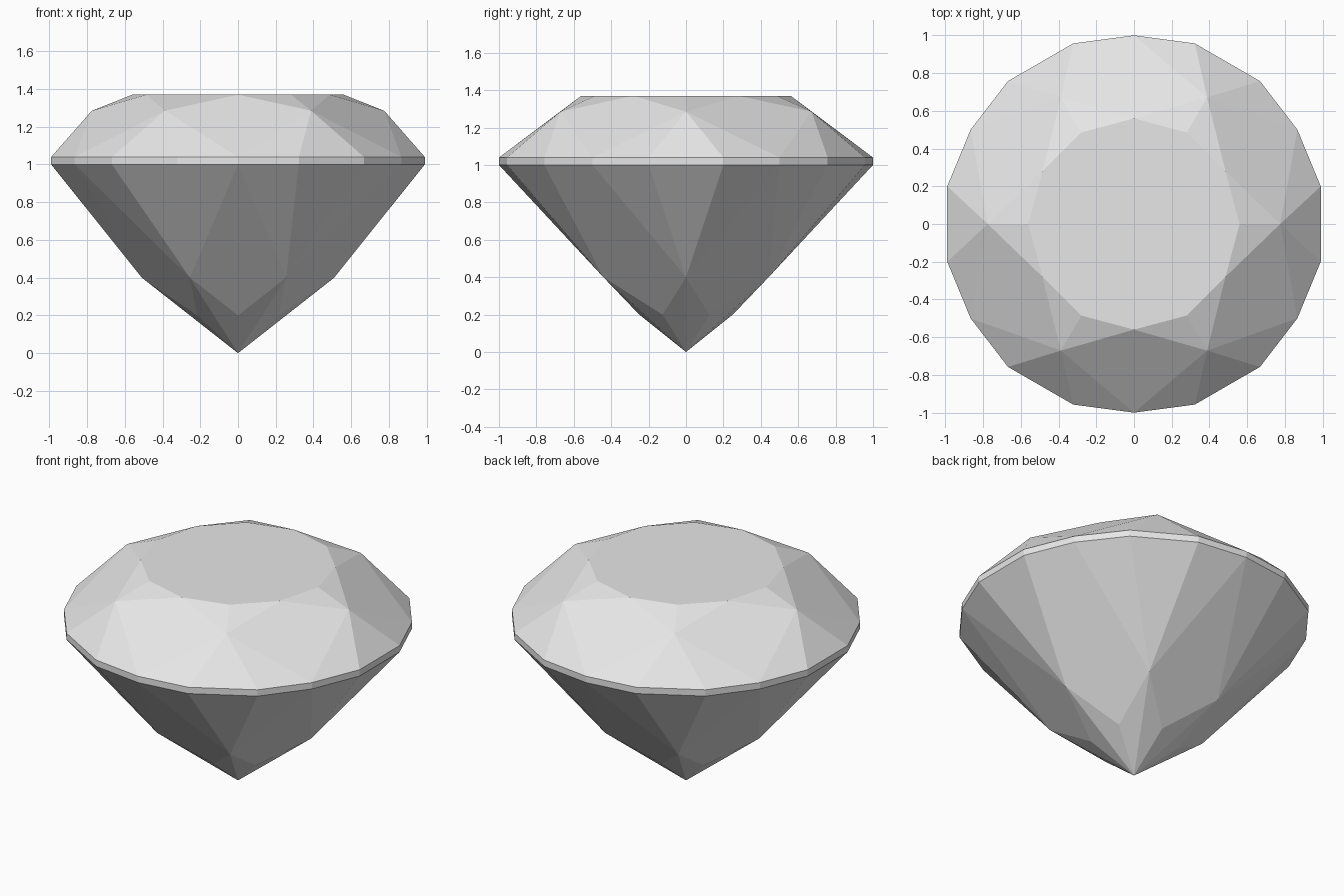
import bpy
import bmesh
from math import radians, sin, cos

if "Cube" in bpy.data.objects:
    bpy.data.objects.remove(bpy.data.objects["Cube"], do_unlink=True)

SECTORS = 6
STEP = 360 / SECTORS
SPREAD = 11.4                       # half angle between paired girdle corners
TABLE_Z, BEZEL_Z, GIRDLE_TOP, GIRDLE_LOW = 1.37, 1.285, 1.04, 1.0

gem_grey = bpy.data.materials.new("gem_grey")
gem_grey.use_nodes = True
gem_grey.diffuse_color = (0.8, 0.8, 0.8, 1)
gem_grey.node_tree.nodes["Principled BSDF"].inputs["Base Color"].default_value = (0.8, 0.8, 0.8, 1)

bm = bmesh.new()


def ring(radius, z, offset):
    """One vertex per sector, turned by offset degrees."""
    verts = []
    for i in range(SECTORS):
        a = radians(i * STEP + offset)
        verts.append(bm.verts.new((radius * cos(a), radius * sin(a), z)))
    return verts


def girdle_ring(z):
    """Three corners per sector: before, after and between the bezel points."""
    return ring(1.01, z, -SPREAD), ring(1.01, z, SPREAD), ring(1, z, STEP / 2)


# Corner rings from the table down to the point
table_a = ring(0.56, TABLE_Z, 0)
table_b = ring(0.56, TABLE_Z, STEP / 2)
bezel = ring(0.775, BEZEL_Z, 0)
top = girdle_ring(GIRDLE_TOP)
low = girdle_ring(GIRDLE_LOW)
pavilion = ring(0.51, 0.4, 0)
lower = ring(0.25, 0.2, STEP / 2)
point = bm.verts.new((0, 0, 0))


def fan(hub, girdle, i, j):
    """Three triangles from each hub corner out to the girdle."""
    before, after, mid = girdle
    bm.faces.new((hub[i], before[i], after[i]))
    bm.faces.new((hub[i], after[i], mid[i]))
    bm.faces.new((hub[j], mid[i], before[j]))


# Flat table
bm.faces.new([v for pair in zip(table_a, table_b) for v in pair])

for i in range(SECTORS):
    j = (i + 1) % SECTORS
    # Crown: star triangles, kite, girdle triangles
    bm.faces.new((table_a[i], bezel[i], table_b[i]))
    bm.faces.new((table_b[i], bezel[j], table_a[j]))
    bm.faces.new((table_b[i], bezel[i], top[2][i], bezel[j]))
    fan(bezel, top, i, j)
    # Girdle band
    upper = (top[0][i], top[1][i], top[2][i], top[0][j])
    under = (low[0][i], low[1][i], low[2][i], low[0][j])
    for k in range(3):
        bm.faces.new((under[k], under[k + 1], upper[k + 1], upper[k]))
    # Pavilion: girdle triangles, kite, tip triangles
    fan(pavilion, low, i, j)
    bm.faces.new((lower[i], pavilion[i], low[2][i], pavilion[j]))
    bm.faces.new((point, pavilion[i], lower[i]))
    bm.faces.new((point, lower[i], pavilion[j]))

bmesh.ops.recalc_face_normals(bm, faces=bm.faces)
mesh = bpy.data.meshes.new("cut_gem")
bm.to_mesh(mesh)
bm.free()
mesh.materials.append(gem_grey)
gem = bpy.data.objects.new("cut_gem", mesh)
bpy.context.collection.objects.link(gem)
